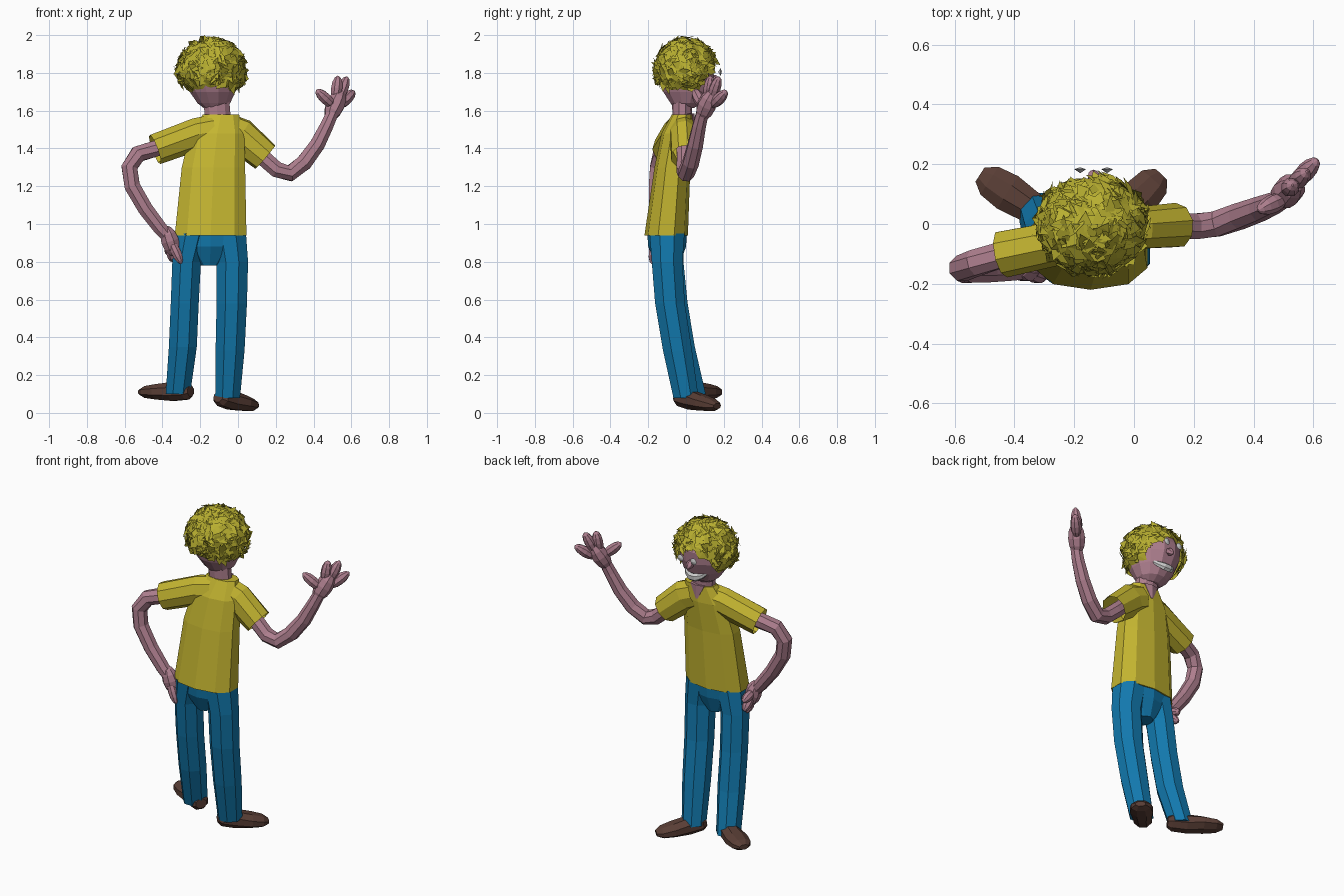
import bpy, bmesh, math, random
from mathutils import Vector

if "Cube" in bpy.data.objects:
    bpy.data.objects.remove(bpy.data.objects["Cube"])
random.seed(4)

def material(name, rgb):
    m = bpy.data.materials.new(name)
    m.diffuse_color = (*rgb, 1)
    m.use_nodes = True
    m.node_tree.nodes["Principled BSDF"].inputs["Base Color"].default_value = m.diffuse_color
    return m

SKIN = material("skin", (0.42, 0.21, 0.27))
SHIRT = material("shirt_yellow", (0.55, 0.46, 0.03))
HAIR = material("hair_yellow", (0.48, 0.43, 0.03))
DENIM = material("denim", (0.006, 0.19, 0.42))
LEATHER = material("leather", (0.10, 0.048, 0.036))
WHITE = material("white", (0.65, 0.66, 0.67))
DARK = material("pupil_dark", (0.02, 0.02, 0.02))

def finish(name, bm, mat):
    me = bpy.data.meshes.new(name)
    bm.to_mesh(me)
    bm.free()
    me.materials.append(mat)
    ob = bpy.data.objects.new(name, me)
    bpy.context.collection.objects.link(ob)
    return ob

def loft(name, rings, mat, n=8, up=(0, 1, 0), level=False, caps=True, power=1.0):
    """Skin through rings (x, y, z, side radius, up radius)."""
    bm = bmesh.new()
    pts = [Vector(r[:3]) for r in rings]
    loops = []
    for i, r in enumerate(rings):
        t = pts[min(i + 1, len(pts) - 1)] - pts[max(i - 1, 0)]
        t = Vector((0, 0, 1)) if level else t.normalized()
        side = t.cross(Vector(up)).normalized()
        top = side.cross(t)
        loop = []
        for k in range(n):
            a = 2 * math.pi * (k + 0.5) / n
            c, s = math.cos(a), math.sin(a)
            c, s = (math.copysign(abs(v) ** power, v) for v in (c, s))
            loop.append(bm.verts.new(pts[i] + side * c * r[3] + top * s * r[-1]))
        loops.append(loop)
    for a, b in zip(loops, loops[1:]):
        for k in range(n):
            bm.faces.new((a[k], a[(k + 1) % n], b[(k + 1) % n], b[k]))
    if caps:
        bm.faces.new(loops[0])
        bm.faces.new(loops[-1])
    bmesh.ops.recalc_face_normals(bm, faces=bm.faces)
    return finish(name, bm, mat)

def blob(name, a, b, r, mat, n=8, flat=1.0):
    """Faceted ellipsoid whose long axis runs from a to b."""
    a, b = Vector(a), Vector(b)
    rings = []
    for i in range(7):
        u = math.pi * (0.04 + 0.92 * i / 6)
        p = a.lerp(b, 0.5 - 0.5 * math.cos(u))
        rings.append((*p, r * math.sin(u), r * flat * math.sin(u)))
    return loft(name, rings, mat, n)

# Shirt body, with a slanted hem and narrow collar
loft("shirt", [(-.145, -.105, .94, .198, .115), (-.13, -.072, 1.3, .175, .095),
               (-.11, -.045, 1.48, .15, .085), (-.09, -.02, 1.58, .1, .055)],
     SHIRT, 10, level=True, power=.85)
# Sleeves
loft("sleeve_left", [(-.13, -.04, 1.49, .075, .09), (-.22, -.055, 1.475, .075, .088),
                     (-.44, -.1, 1.395, .08, .083)], SHIRT, 9, up=(0, 0, 1), caps=False)
loft("sleeve_right", [(-.06, -.02, 1.50, .07, .088), (.01, -.015, 1.47, .072, .095),
                      (.145, -.005, 1.355, .076, .083)], SHIRT, 9, up=(0, 0, 1), caps=False)

# Trousers
loft("trouser_hips", [(-.145, -.1, .95, .185, .105), (-.145, -.1, .88, .15, .1),
                      (-.15, -.095, .78, .05, .06)], DENIM, 10, level=True)
loft("trouser_leg_left", [(-.24, -.105, .95, .095, .1), (-.272, -.095, .8, .082, .088),
                          (-.282, -.07, .58, .08, .085), (-.292, -.03, .35, .08, .083),
                          (-.318, .035, .1, .07, .075)], DENIM, 8, level=True)
loft("trouser_leg_right", [(-.05, -.1, .95, .1, .1), (-.03, -.1, .8, .09, .088),
                           (-.033, -.085, .58, .087, .085), (-.042, -.045, .33, .083, .083),
                           (-.055, .0, .08, .071, .072)], DENIM, 8, level=True)

# Shoes, each a flattened loft from heel to toe
def shoe(name, heel, toe):
    heel, toe = Vector(heel), Vector(toe)
    prof = [(0, .035, .03), (.08, .055, .048), (.35, .058, .054),
            (.65, .07, .044), (.88, .06, .034), (1, .03, .016)]
    loft(name, [(*heel.lerp(toe, t), w, h) for t, w, h in prof], LEATHER, 8, up=(0, 0, 1))

shoe("shoe_left", (-.25, -.005, .115), (-.515, .165, .11))
shoe("shoe_right", (-.105, -.045, .085), (.09, .165, .035))

# Arms
loft("arm_left", [(-.36, -.085, 1.42, .045), (-.45, -.105, 1.395, .046), (-.53, -.13, 1.37, .047),
                  (-.575, -.148, 1.3, .046), (-.56, -.155, 1.2, .045), (-.49, -.155, 1.08, .043),
                  (-.41, -.152, .975, .04), (-.36, -.15, .92, .035)], SKIN)
loft("arm_right", [(.06, -.01, 1.42, .045), (.14, -.005, 1.345, .046), (.205, -.008, 1.288, .046),
                   (.275, 0, 1.268, .046), (.35, .025, 1.325, .046), (.42, .05, 1.42, .043),
                   (.47, .07, 1.52, .038), (.505, .09, 1.6, .034)], SKIN)

# Raised hand
blob("palm_right", (.48, .075, 1.55), (.55, .145, 1.71), .052, SKIN)
for i, (a, b) in enumerate([((.51, .09, 1.62), (.415, .045, 1.71)),
                            ((.515, .115, 1.65), (.53, .13, 1.785)),
                            ((.53, .13, 1.65), (.578, .175, 1.78)),
                            ((.535, .135, 1.62), (.615, .215, 1.705))]):
    blob(f"finger_right_{i}", a, b, .032, SKIN)

# Hand on the hip
blob("palm_left", (-.385, -.15, .99), (-.335, -.14, .83), .05, SKIN)
for i, (a, b) in enumerate([((-.36, -.16, .92), (-.3, -.18, .79)),
                            ((-.36, -.14, .89), (-.345, -.1, .8)),
                            ((-.36, -.13, .9), (-.365, -.05, .835)),
                            ((-.37, -.13, .93), (-.365, -.04, .895))]):
    blob(f"finger_left_{i}", a, b, .028, SKIN)

# Neck, collar skin and head
loft("neck", [(-.105, -.02, 1.54, .072, .05), (-.115, -.02, 1.66, .072, .055)], SKIN, 10, level=True)
loft("collar_skin", [(-.1, .035, 1.5, .008, .008), (-.1, .02, 1.585, .055, .025)], SKIN, 6, level=True)
loft("head", [(-.125, -.01, 1.615, .06, .055), (-.128, 0, 1.64, .09, .085), (-.135, 0, 1.7, .125, .125),
              (-.14, 0, 1.77, .15, .15), (-.14, 0, 1.84, .155, .153), (-.14, 0, 1.91, .12, .12),
              (-.14, 0, 1.95, .06, .06)], SKIN, 12, level=True)

# Face
for s, side in ((-1, "left"), (1, "right")):
    x = -.135 + s * .045
    blob(f"eye_{side}", (x, .115, 1.805), (x, .19, 1.805), .036, WHITE, 10)
    blob(f"pupil_{side}", (x, .175, 1.8), (x, .195, 1.8), .013, DARK, 8)
blob("nose", (-.135, .13, 1.785), (-.135, .178, 1.745), .022, SKIN, 6)
loft("smile", [(-.135 + .08 * t, .128 - .045 * t * t, 1.675 + .035 * t * t,
                .005 + .012 * (1 - t * t), .005 + .02 * (1 - t * t))
               for t in (-1, -.6, -.2, .2, .6, 1)], WHITE, 6, up=(0, 0, 1))

# Hair: a cap under a thatch of random flat locks
CENTRE, RADII = Vector((-.14, 0, 1.815)), Vector((.175, .16, .16))

def hairline(d):
    return 1.70 + .15 * max(0, d.y) ** 2 + .05 * max(0, -d.y) ** 6

def on_head(d, k):
    return CENTRE + Vector(a * b * k for a, b in zip(d, RADII))

bm = bmesh.new()
bmesh.ops.create_icosphere(bm, subdivisions=3, radius=1)
for v in bm.verts:
    v.co = on_head(v.co.copy(), 1)
low = [f for f in bm.faces
       if f.calc_center_median().z < hairline((f.calc_center_median() - CENTRE).normalized())]
bmesh.ops.delete(bm, geom=low, context="FACES")
count = 0
while count < 420:
    d = Vector(random.gauss(0, 1) for _ in range(3)).normalized()
    p = on_head(d, random.uniform(1.0, 1.07))
    if p.z < hairline(d) + .02:
        continue
    count += 1
    tilt = (d + Vector(random.uniform(-.45, .45) for _ in range(3))).normalized()
    u = tilt.cross(Vector(random.uniform(-1, 1) for _ in range(3))).normalized()
    w = tilt.cross(u)
    length, width = random.uniform(.028, .048), random.uniform(.014, .026)
    corners = [p - u * length - w * width * .4, p - u * length * .2 + w * width,
               p + u * length, p + u * length * .1 - w * width]
    bm.faces.new([bm.verts.new(c) for c in corners])
finish("hair", bm, HAIR)
